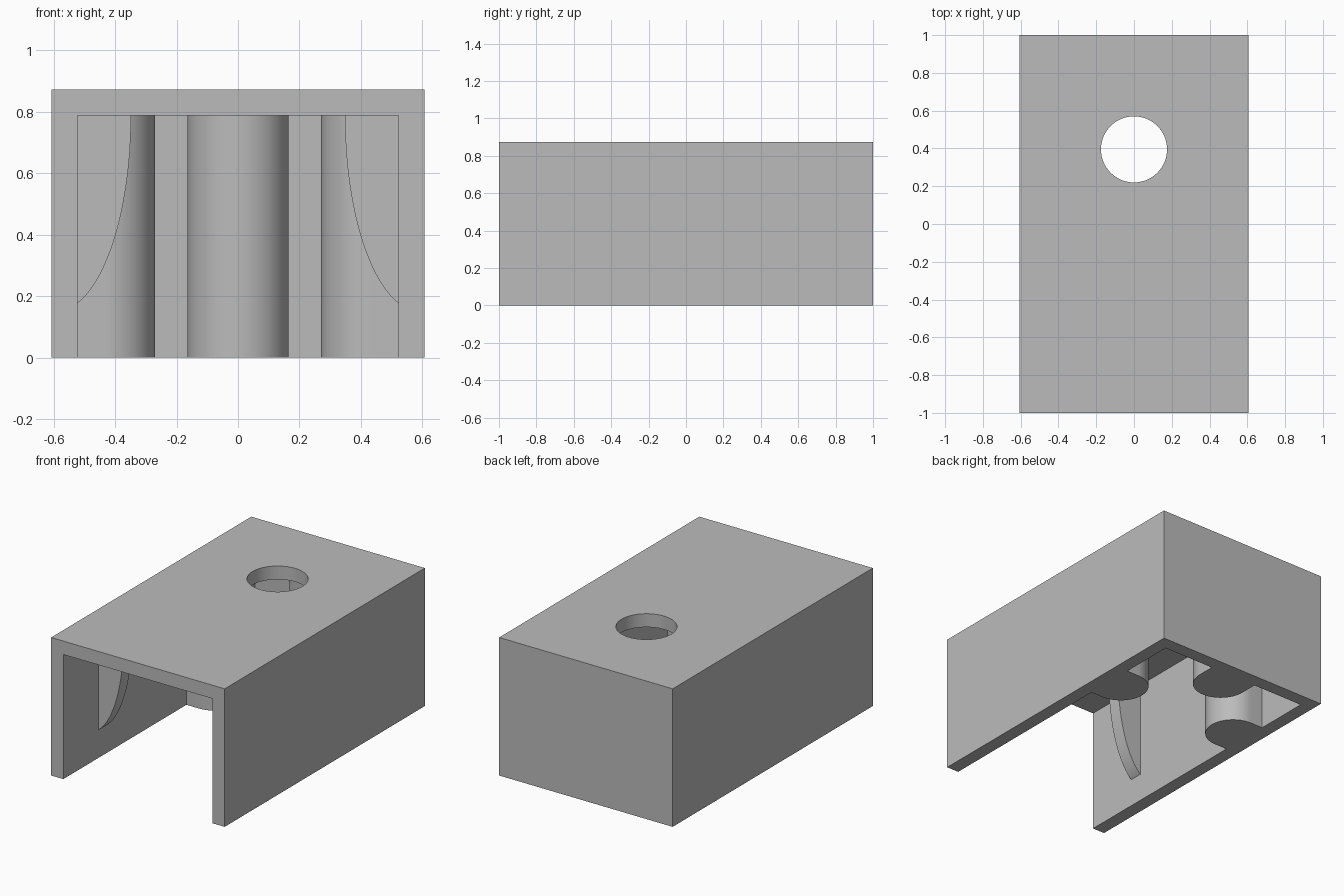
import bpy, bmesh
from math import sin, cos, pi, radians, sqrt
from mathutils import Vector

W, L, H = 0.607, 1.0, 0.873      # half width, half length, height
T = 0.085                        # wall thickness
IX, IY, IZ = W - T, L - T, H - T # inner faces
HOLE_Y, HOLE_R = 0.395, 0.175
POST_R = 0.165

cube = bpy.data.objects.get("Cube")
if cube:
    bpy.data.objects.remove(cube, do_unlink=True)

grey = bpy.data.materials.new("plain_grey")
grey.use_nodes = True
colour = (0.5, 0.5, 0.5, 1)
grey.diffuse_color = colour
grey.node_tree.nodes["Principled BSDF"].inputs["Base Color"].default_value = colour


def prism(name, outline, direction):
    """Extrude a closed 3D outline along a direction into a solid."""
    bm = bmesh.new()
    face = bm.faces.new([bm.verts.new(p) for p in outline])
    new = bmesh.ops.extrude_face_region(bm, geom=[face])["geom"]
    verts = [g for g in new if isinstance(g, bmesh.types.BMVert)]
    bmesh.ops.translate(bm, verts=verts, vec=Vector(direction))
    bmesh.ops.recalc_face_normals(bm, faces=bm.faces)
    mesh = bpy.data.meshes.new(name)
    bm.to_mesh(mesh)
    bm.free()
    mesh.materials.append(grey)
    obj = bpy.data.objects.new(name, mesh)
    bpy.context.collection.objects.link(obj)
    return obj


def select(obj):
    bpy.ops.object.select_all(action="DESELECT")
    obj.select_set(True)
    bpy.context.view_layer.objects.active = obj


def cut(obj, cutter):
    cutter.hide_render = True
    mod = obj.modifiers.new("cut", "BOOLEAN")
    mod.operation, mod.solver, mod.object = "DIFFERENCE", "EXACT", cutter
    select(obj)
    bpy.ops.object.modifier_apply(modifier=mod.name)
    bpy.data.objects.remove(cutter, do_unlink=True)


def arc(cx, cy, r, start, end, n=32):
    angles = [start + (end - start) * i / n for i in range(n + 1)]
    return [(cx + r * cos(a), cy + r * sin(a)) for a in angles]


# Outer block
body = prism("cover_shell", [(-W, -L, 0), (W, -L, 0), (W, L, 0), (-W, L, 0)], (0, 0, H))

# Cavity plan, leaving a round-nosed post on each side wall and the back wall
side_x, back_y = 0.27 + POST_R, 0.80
plan = [(IX, -L - 0.1), (IX, HOLE_Y - POST_R)]
plan += arc(side_x, HOLE_Y, POST_R, 1.5 * pi, 0.5 * pi)
plan += [(IX, HOLE_Y + POST_R), (IX, IY), (POST_R, IY)]
plan += arc(0, back_y, POST_R, 0, -pi)
plan += [(-POST_R, IY), (-IX, IY), (-IX, HOLE_Y + POST_R)]
plan += arc(-side_x, HOLE_Y, POST_R, 0.5 * pi, -0.5 * pi)
plan += [(-IX, HOLE_Y - POST_R), (-IX, -L - 0.1)]
cut(body, prism("cavity_cutter", [(x, y, -0.1) for x, y in plan], (0, 0, IZ + 0.1)))

# Round hole through the roof
ring = arc(0, HOLE_Y, HOLE_R, 0, 2 * pi, 64)[:-1]
cut(body, prism("hole_cutter", [(x, y, IZ - 0.1) for x, y in ring], (0, 0, 0.3)))

# Curved gusset ribs between roof and side walls
parts = [body]
rib_front, ex, ea, eb = -0.647, 0.59, 0.242, 0.636
embed = 0.01
for side, name in ((1, "left_rib"), (-1, "right_rib")):
    steps = 32
    x_in = ex - ea
    end = sqrt(1 - ((ex - IX) / ea) ** 2)
    curve = []
    for i in range(steps + 1):
        drop = end * sin(0.5 * pi * i / steps)
        curve.append((ex - ea * sqrt(1 - drop * drop), IZ - eb * drop))
    low = curve[-1][1]
    outline = [(IX + embed, IZ + embed), (x_in, IZ + embed)] + curve + [(IX + embed, low)]
    parts.append(prism(name, [(side * x, rib_front, z) for x, z in outline], (0, T, 0)))

for obj in parts:
    select(obj)
    bpy.ops.object.shade_smooth_by_angle(angle=radians(30))
